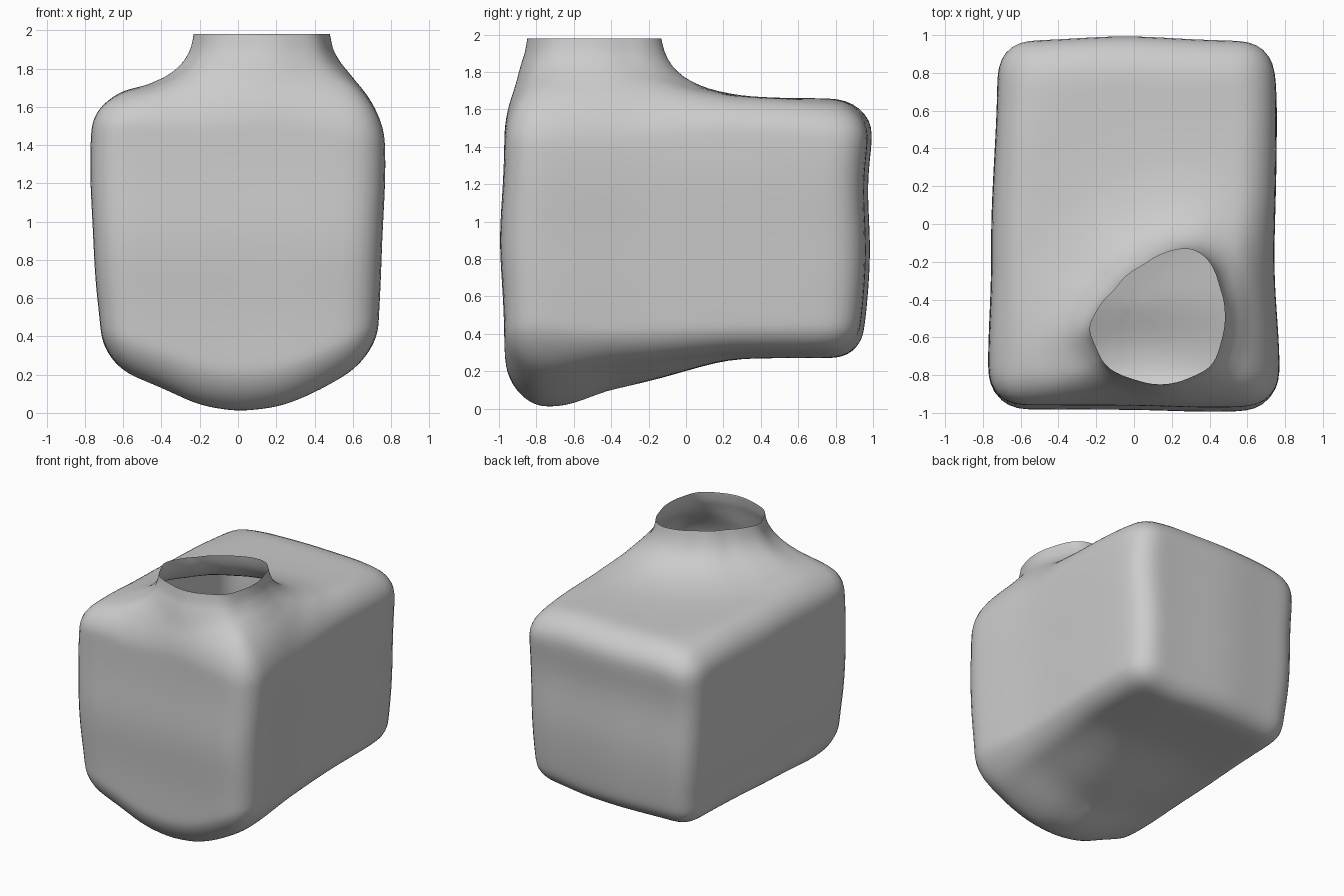
import bpy, bmesh, math
from mathutils import Vector

if "Cube" in bpy.data.objects:
    bpy.data.objects.remove(bpy.data.objects["Cube"])

N = 144                                   # points around each loop
HX, HY, CR = 0.735, 0.962, 0.16           # body half sizes and corner radius
NECK = Vector((0.15, -0.50))
RIM = [(0.48, -0.48), (0.45, -0.33), (0.40, -0.20), (0.33, -0.14), (0.27, -0.13), (0.15, -0.16),
       (0.05, -0.22), (-0.10, -0.35), (-0.20, -0.47), (-0.24, -0.55), (-0.20, -0.65),
       (-0.15, -0.75), (0.0, -0.82), (0.13, -0.85), (0.30, -0.81), (0.41, -0.75), (0.46, -0.62)]
FLARE = [(0, 0.32), (0.015, 0.24), (0.06, 0.165), (0.13, 0.105), (0.25, 0.05), (0.45, 0.01), (0.7, 0), (9, 0)]
KEEL_X = [(-0.75, 0), (-0.6, 0.06), (-0.4, 0.14), (-0.2, 0.235), (0, 0.268), (0.2, 0.245),
          (0.4, 0.18), (0.6, 0.09), (0.75, 0.02)]
KEEL_Y = [(-1, 0.8), (-0.85, 0.95), (-0.73, 1), (-0.62, 0.95), (-0.5, 0.77), (-0.4, 0.63),
          (-0.2, 0.48), (0, 0.26), (0.2, 0.04), (0.35, 0), (9, 0)]


def smooth(a, b, v):
    t = min(1, max(0, (v - a) / (b - a)))
    return t * t * (3 - 2 * t)


def lookup(table, v):
    v = max(v, table[0][0])
    for (a, p), (b, q) in zip(table, table[1:]):
        if v <= b:
            return p + (q - p) * (v - a) / (b - a)
    return table[-1][1]


def soft_lookup(table, v, w):
    return sum(lookup(table, v + w * k / 2) for k in range(-2, 3)) / 5


def bump(v, mid, width):
    return math.exp(-((v - mid) / width) ** 2)


def outline():
    """Rounded rectangle sampled evenly along its length."""
    pts = []
    for k, (sx, sy) in enumerate([(1, 1), (-1, 1), (-1, -1), (1, -1)]):
        for j in range(17):
            a = math.pi / 2 * (k + j / 16)
            pts.append(Vector((sx * (HX - CR) + CR * math.cos(a), sy * (HY - CR) + CR * math.sin(a))))
    pts.append(pts[0])
    dist = [0]
    for a, b in zip(pts, pts[1:]):
        dist.append(dist[-1] + (b - a).length)
    out, k = [], 0
    for i in range(N):
        s = dist[-1] * i / N
        while dist[k + 1] < s:
            k += 1
        out.append(pts[k].lerp(pts[k + 1], (s - dist[k]) / (dist[k + 1] - dist[k])))
    return out


def inset(x, y):
    """Distance inwards from the body outline."""
    qx, qy = abs(x) - HX + CR, abs(y) - HY + CR
    return max(0, CR - math.hypot(max(qx, 0), max(qy, 0)) - min(max(qx, qy), 0))


def rounding(e, radius, height):
    u = max(0, 1 - e / radius)
    return height * (1 - math.sqrt(max(0, 1 - u * u)))


rim_polar = sorted((math.atan2(y - NECK.y, x - NECK.x), math.hypot(x - NECK.x, y - NECK.y)) for x, y in RIM)
rim_polar = ([(a - math.tau, r) for a, r in rim_polar] + rim_polar + [(a + math.tau, r) for a, r in rim_polar])


def rim_point(p):
    d = p - NECK
    return NECK + d.normalized() * soft_lookup(rim_polar, math.atan2(d.y, d.x), 0.1)


def top_height(p, d):
    # the shoulder falls away more steeply beside the neck, at the front right
    steep = smooth(0.2, -0.4, p.y) * smooth(-0.3, 0.3, p.x)
    front = smooth(-0.6, -0.9, p.y) * smooth(-0.55, -0.1, p.x)
    k = max(steep, front)
    drop = rounding(inset(p.x, p.y), 0.19 + 0.03 * k, 0.19 + 0.10 * k)
    # sagging back corners
    drop += 0.035 * smooth(0.35, 0.72, abs(p.x)) * smooth(0.4, 0.95, p.y)
    return 1.66 + lookup(FLARE, d) - drop * smooth(0, 0.08, d)


def bottom_height(p):
    # keel-shaped bulge under the front, right edge slightly raised
    keel = soft_lookup(KEEL_Y, p.y, 0.06) * soft_lookup(KEEL_X, p.x, 0.06)
    lift = 0.04 * smooth(0.2, 0.7, p.x)
    front = smooth(-0.4, -0.9, p.y)
    return 0.27 - keel + lift + rounding(inset(p.x, p.y), 0.16 + 0.05 * front, 0.15 + 0.05 * front)


def warp(x, y, z):
    """Gentle unevenness of the walls, faded out at the neck."""
    f = smooth(1.85, 1.6, z)
    wx = 0.03 * bump(z, 1.3, 0.35) - (0.045 if x < 0 else 0.02) * bump(z, 0.38, 0.25)
    wx += 0.022 * smooth(-0.2, -0.75, y)
    wx -= 0.045 * smooth(-0.1, 0.8, y) if x < 0 else 0.018 * bump(y, -0.2, 0.4) + 0.015 * smooth(0.6, 0.9, y)
    nx = x * (1 + f * wx)
    if y > 0:
        wy = 0.03 * bump(z, 1.5, 0.2) + 0.016 * bump(z, 0.85, 0.25) - 0.025 * bump(z, 0.3, 0.2)
        wy += 0.025 * bump(x, -0.05, 0.35) - 0.018
    else:
        wy = 0.025 * bump(z, 0.9, 0.3) + 0.012 * bump(x, 0.4, 0.3) - 0.003
    return nx, y * (1 + f * wy), z


# Loops from the neck rim, over the shoulder, down the walls and under the base
edge = outline()
rims = [rim_point(p) for p in edge]
loops = []
for i in range(29):
    t = (1 - math.cos(math.pi * i / 28)) / 2
    pts = [r.lerp(p, t) for r, p in zip(rims, edge)]
    loops.append([(q.x, q.y, top_height(q, (q - r).length)) for q, r in zip(pts, rims)])
tops = [v[2] for v in loops[-1]]
bases = [bottom_height(p) for p in edge]
for i in range(1, 24):
    loops.append([(p.x, p.y, a + (b - a) * i / 24) for p, a, b in zip(edge, tops, bases)])
KEEL = Vector((0, -0.45))
for i in range(28):
    t = 1 - math.cos(math.pi / 2 * i / 28)
    pts = [p.lerp(KEEL, t) for p in edge]
    loops.append([(q.x, q.y, bottom_height(q)) for q in pts])

bm = bmesh.new()
rows = [[bm.verts.new(warp(*v)) for v in loop] for loop in loops]
for a, b in zip(rows, rows[1:]):
    for i in range(N):
        j = (i + 1) % N
        bm.faces.new((a[i], b[i], b[j], a[j]))
tip = bm.verts.new((KEEL.x, KEEL.y, bottom_height(KEEL)))
for i in range(N):
    bm.faces.new((rows[-1][i], tip, rows[-1][(i + 1) % N]))

# Soften everything except the flat rim
soft = [v for row in rows[1:] for v in row] + [tip]
for _ in range(5):
    bmesh.ops.smooth_vert(bm, verts=soft, factor=0.5, use_axis_x=True, use_axis_y=True, use_axis_z=True)
for v in bm.verts:
    v.co.z = max(0, v.co.z)
bmesh.ops.recalc_face_normals(bm, faces=bm.faces)
for f in bm.faces:
    f.smooth = True

mesh = bpy.data.meshes.new("vessel_body")
bm.to_mesh(mesh)
bm.free()
body = bpy.data.objects.new("vessel_body", mesh)
bpy.context.collection.objects.link(body)
grey = bpy.data.materials.new("plain_grey")
grey.diffuse_color = (0.6, 0.6, 0.6, 1)
grey.use_nodes = True
grey.node_tree.nodes["Principled BSDF"].inputs["Base Color"].default_value = grey.diffuse_color
mesh.materials.append(grey)
